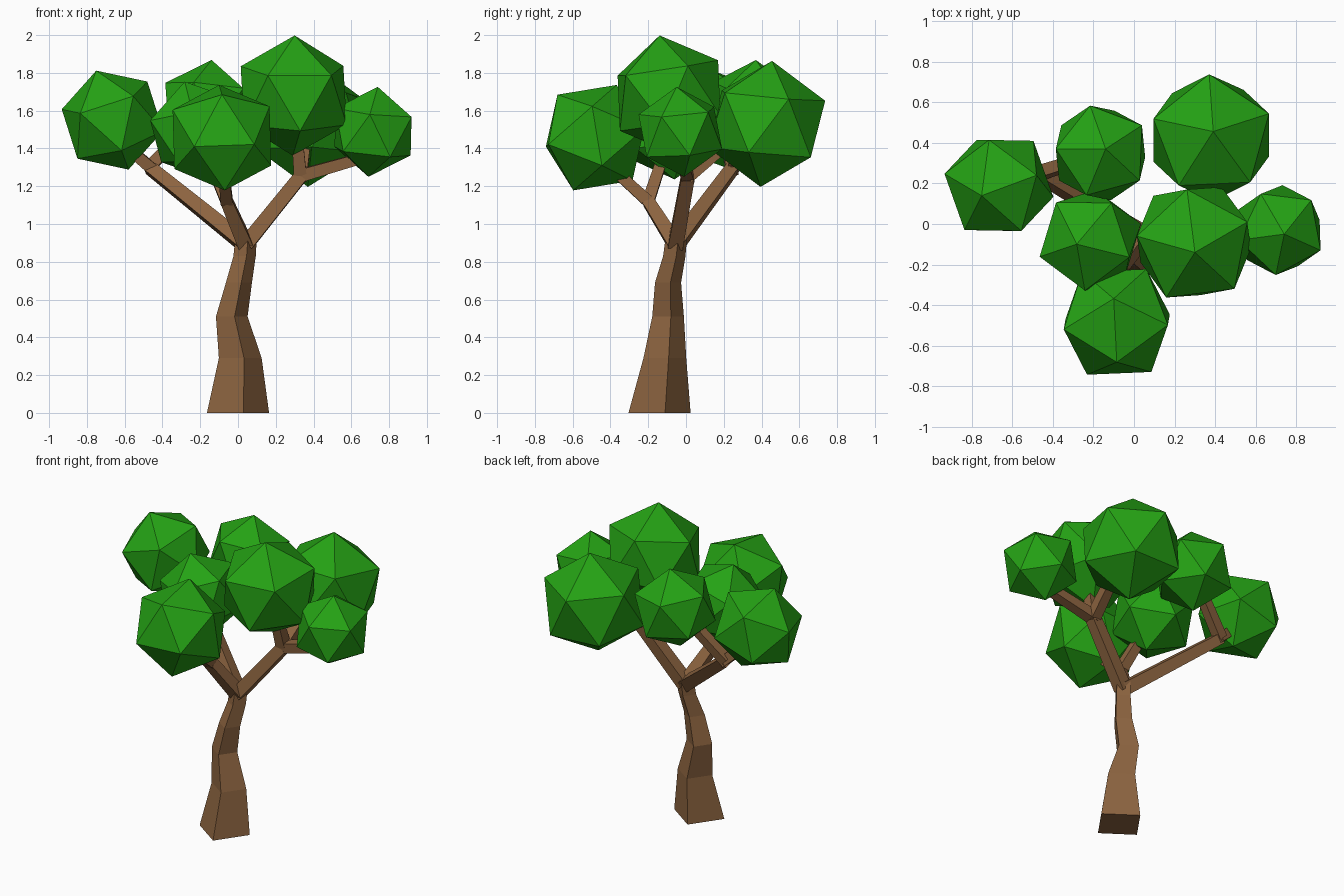
import bpy, bmesh, math
from mathutils import Vector, Matrix

if "Cube" in bpy.data.objects:
    bpy.data.objects.remove(bpy.data.objects["Cube"])


def material(name, color):
    m = bpy.data.materials.new(name)
    m.diffuse_color = (*color, 1)
    m.use_nodes = True
    m.node_tree.nodes["Principled BSDF"].inputs["Base Color"].default_value = m.diffuse_color
    return m


BARK = material("bark", (0.26, 0.125, 0.05))
LEAF = material("leaf", (0.018, 0.36, 0.007))


def finish(bm, name, mat):
    bmesh.ops.recalc_face_normals(bm, faces=bm.faces)
    me = bpy.data.meshes.new(name)
    bm.to_mesh(me)
    bm.free()
    me.materials.append(mat)
    ob = bpy.data.objects.new(name, me)
    bpy.context.collection.objects.link(ob)
    return ob


def limb(name, points, radii, angle=10, flat=False):
    """Four-sided sweep along points; radii are half diagonals."""
    bm = bmesh.new()
    pts = [Vector(p) for p in points]
    rings = []
    for i, (p, r) in enumerate(zip(pts, radii)):
        d = pts[min(i + 1, len(pts) - 1)] - pts[max(i - 1, 0)]
        if flat:
            d = Vector((0, 0, 1))
        q = Vector((0, 0, 1)).rotation_difference(d)
        ring = []
        for k in range(4):
            a = math.radians(angle + 90 * k)
            ring.append(bm.verts.new(p + q @ Vector((r * math.cos(a), r * math.sin(a), 0))))
        rings.append(ring)
    for lo, hi in zip(rings, rings[1:]):
        for k in range(4):
            bm.faces.new((lo[k], lo[(k + 1) % 4], hi[(k + 1) % 4], hi[k]))
    bm.faces.new(rings[0][::-1])
    bm.faces.new(rings[-1])
    return finish(bm, name, BARK)


def frame(a, b):
    """Orthonormal frame from two adjacent corner directions."""
    x = a.normalized()
    z = a.cross(b).normalized()
    return Matrix((x, z.cross(x), z)).transposed()


def leaf_ball(name, center, r, corner, neighbour):
    """Icosahedron turned so that two adjacent corners point as given."""
    bm = bmesh.new()
    bmesh.ops.create_icosphere(bm, subdivisions=1, radius=r)
    bm.verts.ensure_lookup_table()
    v = bm.verts[0]
    w = v.link_edges[0].other_vert(v)
    rot = frame(Vector(corner), Vector(neighbour)) @ frame(v.co, w.co).transposed()
    bm.transform(Matrix.Translation(center) @ rot.to_4x4())
    return finish(bm, name, LEAF)


# Trunk, wide at the foot
limb("trunk",
     [(0, -.14, 0), (.012, -.112, .29), (-.033, -.095, .51), (.005, -.095, .69),
      (.035, -.062, .83), (.042, -.052, .92)],
     [.167, .115, .085, .07, .06, .058], flat=True)

# Branches: three main limbs, each forking at its end
FORK = (.04, -.055, .89)
RIGHT, LEFT, FRONT = (.33, .01, 1.25), (-.47, .25, 1.3), (-.06, -.2, 1.12)
limb("right_limb", [FORK, RIGHT], [.056, .05], 45)
limb("left_limb", [FORK, LEFT], [.056, .046], 45)
limb("front_limb", [FORK, FRONT], [.056, .045], 45)
limb("right_twig", [(.31, .01, 1.25), (.66, -.02, 1.35)], [.048, .04], 45)
limb("right_back_twig", [RIGHT, (.36, .25, 1.45)], [.048, .04], 45)
limb("right_top_twig", [RIGHT, (.31, -.05, 1.5)], [.048, .04], 45)
limb("left_twig", [(-.44, .245, 1.28), (-.58, .22, 1.4)], [.045, .04], 45)
limb("left_inner_twig", [LEFT, (-.28, .31, 1.5)], [.045, .04], 45)
limb("front_twig", [FRONT, (-.08, -.42, 1.32)], [.045, .04], 45)
limb("front_inner_twig", [FRONT, (-.16, -.12, 1.36)], [.045, .04], 45)

# Foliage
leaf_ball("foliage_top", (.295, -.09, 1.68), .322, (.005, -.05, .32), (.285, .11, .16))
leaf_ball("foliage_left", (-.665, .19, 1.55), .28, (-.085, -.05, .26), (.185, .05, .205))
leaf_ball("foliage_back_right", (.38, .425, 1.53), .335, (.01, .03, .328), (-.01, .32, .13))
leaf_ball("foliage_back", (-.165, .35, 1.61), .26, (.025, .02, .255), (-.225, .02, .13))
leaf_ball("foliage_middle", (-.215, -.08, 1.495), .268, (-.07, -.02, .27), (-.245, -.08, .02))
leaf_ball("foliage_front", (-.085, -.482, 1.457), .302, (-.015, .115, .28), (0, -.2, .235))
leaf_ball("foliage_right", (.715, -.03, 1.488), .24, (.025, -.02, .24), (.205, -.10, .08))
